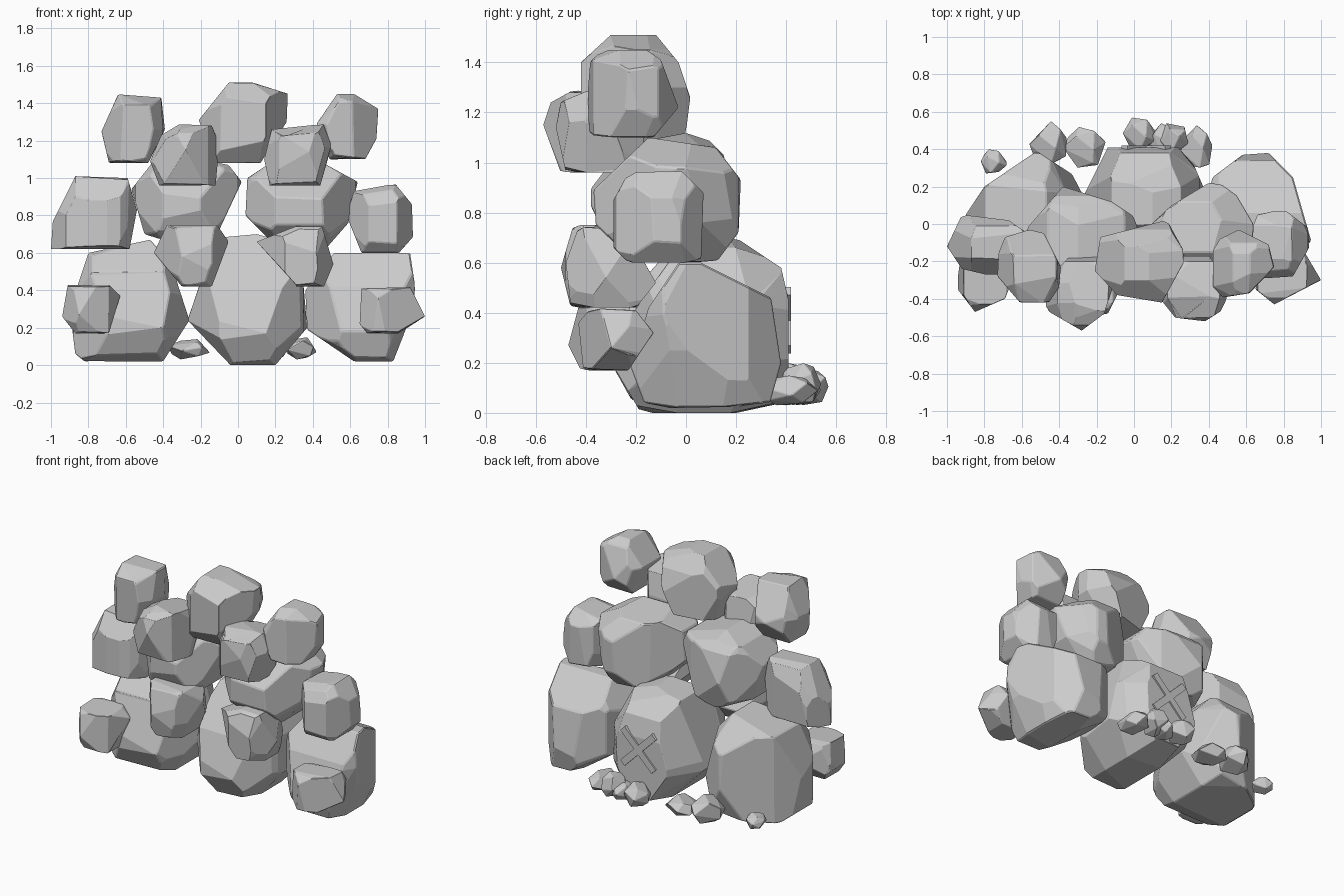
import bpy, bmesh, math, random
from mathutils import Vector

random.seed(7)


def hull_object(name, points, bevel, cuts=()):
    """Convex faceted stone from a point cloud, trimmed by planes, edges worn."""
    bm = bmesh.new()
    for p in points:
        bm.verts.new(p)
    rehull(bm)
    for co, no in cuts:
        bmesh.ops.bisect_plane(bm, geom=bm.verts[:] + bm.edges[:] + bm.faces[:],
                               plane_co=co, plane_no=no, clear_outer=True)
        bmesh.ops.delete(bm, geom=bm.faces[:], context='FACES_ONLY')
        bmesh.ops.delete(bm, geom=bm.edges[:], context='EDGES_FACES')
        rehull(bm)
    bmesh.ops.remove_doubles(bm, verts=bm.verts[:], dist=.012)
    bmesh.ops.dissolve_limit(bm, angle_limit=math.radians(10),
                             verts=bm.verts[:], edges=bm.edges[:])
    bmesh.ops.recalc_face_normals(bm, faces=bm.faces[:])
    me = bpy.data.meshes.new(name)
    bm.to_mesh(me)
    bm.free()
    ob = bpy.data.objects.new(name, me)
    bpy.context.collection.objects.link(ob)
    mod = ob.modifiers.new("worn_edges", 'BEVEL')
    mod.width = bevel
    mod.segments = 1


def rehull(bm):
    old = [v.co.copy() for v in bm.verts]
    bm.clear()
    vs = [bm.verts.new(c) for c in old]
    res = bmesh.ops.convex_hull(bm, input=vs)
    junk = {g for g in res["geom_interior"] + res["geom_unused"]
            if isinstance(g, bmesh.types.BMVert)}
    bmesh.ops.delete(bm, geom=list(junk), context='VERTS')


def outline_cuts(poly, i, j):
    """Outward planes along each edge of an outline drawn on axes i, j."""
    mid = Vector((sum(p[0] for p in poly), sum(p[1] for p in poly))) / len(poly)
    planes = []
    for a, b in zip(poly, poly[1:] + poly[:1]):
        n = Vector((b[1] - a[1], a[0] - b[0])).normalized()
        if n.dot(mid - Vector(a)) > 0:
            n = -n
        co, no = Vector(), Vector()
        co[i], co[j], no[i], no[j] = a[0], a[1], n[0], n[1]
        planes.append((co, no))
    return planes


def boulder(name, front, side, top):
    """Stone from its front (x, z), side (y, z) and top (x, y) outlines."""
    xs, zs = zip(*front)
    ys = [p[0] for p in side]
    cx, cz = (min(xs) + max(xs)) / 2, (min(zs) + max(zs)) / 2
    y0, d = min(ys), max(ys) - min(ys)
    pts = []
    for x, z in front:
        # full-size middle of the stone
        for t in (.28, .7):
            pts.append((x, y0 + d * (t + random.uniform(-.1, .1)), z))
        # smaller flat front and back
        for y in (y0, y0 + d):
            sx = .64 + random.uniform(-.1, .1)
            sz = (.86 if z < cz else .74) + random.uniform(-.08, .08)
            pts.append((cx + (x - cx) * sx, y, cz + (z - cz) * sz))
    hull_object(name, pts, .007, outline_cuts(side, 1, 2) + outline_cuts(top, 0, 1))


def pebble(name, lo, hi):
    """Small stone from spread directions, fitted to a box."""
    pts = []
    for i in range(13):
        a = i * 2.39996 + random.uniform(-.4, .4)
        h = 1 - (2 * i + 1) / 13
        r = math.sqrt(1 - h * h)
        pts.append(Vector((r * math.cos(a), r * math.sin(a), h)))
    mn = [min(p[k] for p in pts) for k in range(3)]
    mx = [max(p[k] for p in pts) for k in range(3)]
    hull_object(name, [[lo[k] + (p[k] - mn[k]) / (mx[k] - mn[k]) * (hi[k] - lo[k])
                        for k in range(3)] for p in pts], .003)


# bottom row: three large boulders
boulder("base_boulder_left",
        [(-.9, .3), (-.87, .06), (-.82, .02), (-.4, .02), (-.26, .24), (-.36, .55), (-.47, .67), (-.8, .6)],
        [(-.3, .2), (-.2, .02), (.3, .02), (.39, .25), (.38, .48), (.2, .67), (-.05, .67), (-.2, .5)],
        [(-.9, .05), (-.8, .2), (-.52, .39), (-.26, .22), (-.26, -.05), (-.4, -.3), (-.7, -.28), (-.88, -.1)])
boulder("base_boulder_middle",
        [(-.27, .24), (-.04, 0), (.2, 0), (.37, .2), (.35, .43), (.25, .66), (.1, .7), (-.12, .68)],
        [(-.28, .17), (-.18, 0), (.41, 0), (.41, .45), (.38, .58), (.2, .7), (0, .7), (-.2, .42)],
        [(-.27, .15), (-.14, .41), (.28, .41), (.37, .2), (.35, -.1), (.15, -.28), (-.1, -.26), (-.27, -.05)])
boulder("base_boulder_right",
        [(.36, .4), (.37, .19), (.62, .02), (.83, .02), (.92, .25), (.95, .4), (.92, .6), (.52, .61)],
        [(-.22, .18), (-.16, .02), (.33, .02), (.38, .2), (.34, .46), (.06, .6), (-.03, .6), (-.15, .42)],
        [(.42, .25), (.58, .37), (.72, .38), (.85, .25), (.95, -.1), (.85, -.22), (.55, -.22), (.36, 0)])

# second row
boulder("middle_boulder_left",
        [(-.57, .94), (-.5, .7), (-.3, .62), (-.12, .68), (.02, .98), (-.05, 1.07), (-.3, 1.12), (-.46, 1.08)],
        [(-.2, 1.13), (.05, 1.13), (.15, 1.03), (.2, .85), (.12, .64), (-.2, .6), (-.33, .72), (-.4, .87)],
        [(-.57, -.02), (-.38, .2), (-.12, .12), (.03, .02), (0, -.2), (-.2, -.38), (-.4, -.36), (-.55, -.2)])
boulder("middle_boulder_right",
        [(.04, .8), (.05, 1), (.2, 1.1), (.42, 1.1), (.64, .98), (.59, .76), (.45, .6), (.22, .62)],
        [(-.15, 1.1), (.12, 1.06), (.22, .93), (.21, .72), (.12, .6), (-.2, .6), (-.36, .75), (-.38, .88)],
        [(.04, -.05), (.2, .1), (.4, .22), (.47, .21), (.65, .08), (.63, -.12), (.45, -.37), (.2, -.36), (.04, -.2)])
boulder("side_rock_left",
        [(-1, .62), (-.99, .77), (-.87, 1.01), (-.59, 1), (-.54, .83), (-.58, .62)],
        [(-.27, .88), (-.18, 1.01), (-.02, 1.01), (.05, .85), (.03, .62), (-.27, .62)],
        [(-1, -.12), (-.92, .05), (-.67, .02), (-.54, -.07), (-.6, -.25), (-.75, -.28), (-.92, -.24)])
boulder("side_rock_right",
        [(.58, .8), (.62, .93), (.84, .97), (.93, .86), (.94, .69), (.86, .6), (.66, .6)],
        [(-.29, .85), (-.23, .96), (-.02, .97), (.07, .88), (.06, .6), (-.22, .59), (-.29, .66)],
        [(.66, .05), (.8, .08), (.93, -.02), (.94, -.12), (.85, -.28), (.7, -.29), (.58, -.15)])

# stones stuck on the front
boulder("front_rock_left",
        [(-.45, .6), (-.38, .75), (-.11, .75), (-.05, .66), (-.14, .42), (-.3, .42)],
        [(-.5, .58), (-.45, .75), (-.25, .75), (-.12, .52), (-.2, .42), (-.46, .42)],
        [(-.45, -.3), (-.3, -.5), (-.14, -.48), (-.05, -.3), (-.15, -.12), (-.35, -.12)])
boulder("front_rock_right",
        [(.1, .66), (.33, .75), (.45, .74), (.51, .54), (.46, .42), (.31, .42)],
        [(-.48, .6), (-.43, .74), (-.25, .75), (-.12, .52), (-.2, .42), (-.46, .42)],
        [(.1, -.32), (.25, -.46), (.42, -.48), (.51, -.32), (.42, -.12), (.22, -.14)])
boulder("low_rock_left",
        [(-.94, .26), (-.91, .43), (-.7, .44), (-.63, .37), (-.69, .17), (-.87, .17)],
        [(-.47, .27), (-.43, .42), (-.2, .43), (-.13, .3), (-.24, .17), (-.42, .17)],
        [(-.95, -.34), (-.85, -.47), (-.69, -.4), (-.63, -.25), (-.75, -.13), (-.93, -.2)])
boulder("low_rock_right",
        [(.65, .22), (.66, .41), (.92, .42), (1, .26), (.86, .17), (.69, .17)],
        [(-.43, .36), (-.41, .17), (-.23, .17), (-.13, .32), (-.2, .41), (-.38, .42)],
        [(1, -.3), (.75, -.43), (.65, -.35), (.67, -.18), (.75, -.12), (.9, -.13)])

# top row
boulder("top_rock_middle",
        [(-.21, 1.31), (-.05, 1.51), (.08, 1.51), (.27, 1.45), (.26, 1.3), (.12, 1.08), (-.12, 1.08)],
        [(-.42, 1.4), (-.3, 1.51), (-.12, 1.51), (-.03, 1.4), (.02, 1.25), (.02, 1.12), (-.3, 1.06), (-.42, 1.2)],
        [(-.21, -.25), (-.18, -.07), (.17, .02), (.25, -.05), (.27, -.2), (.15, -.42), (-.09, -.38)])
boulder("top_rock_left",
        [(-.73, 1.25), (-.64, 1.45), (-.41, 1.43), (-.39, 1.26), (-.48, 1.08), (-.69, 1.08)],
        [(-.43, 1.38), (-.36, 1.45), (-.17, 1.44), (-.03, 1.22), (-.13, 1.08), (-.4, 1.08)],
        [(-.72, -.08), (-.56, -.03), (-.48, -.05), (-.39, -.23), (-.41, -.42), (-.61, -.42), (-.73, -.28)])
boulder("top_rock_right",
        [(.42, 1.29), (.53, 1.45), (.62, 1.45), (.75, 1.37), (.74, 1.21), (.68, 1.1), (.49, 1.1)],
        [(-.4, 1.1), (-.4, 1.39), (-.33, 1.45), (-.17, 1.46), (-.1, 1.41), (-.03, 1.22), (-.13, 1.1)],
        [(.42, -.1), (.56, -.03), (.72, -.11), (.75, -.23), (.62, -.37), (.43, -.4), (.4, -.25)])
boulder("upper_front_rock_left",
        [(-.47, 1.09), (-.41, 1.23), (-.31, 1.29), (-.14, 1.28), (-.1, 1.18), (-.12, .96), (-.42, .96)],
        [(-.57, 1.15), (-.5, .96), (-.25, .96), (-.17, 1.06), (-.2, 1.25), (-.45, 1.29), (-.54, 1.24)],
        [(-.47, -.46), (-.28, -.57), (-.16, -.48), (-.1, -.3), (-.16, -.17), (-.34, -.17), (-.47, -.3)])
boulder("upper_front_rock_right",
        [(.14, 1.1), (.18, 1.26), (.46, 1.29), (.5, 1.17), (.44, .96), (.17, .96)],
        [(-.52, 1.14), (-.48, .96), (-.25, .96), (-.16, 1.06), (-.2, 1.25), (-.42, 1.29), (-.5, 1.24)],
        [(.14, -.4), (.22, -.5), (.38, -.52), (.49, -.45), (.5, -.3), (.4, -.17), (.2, -.17), (.14, -.28)])

# loose pebbles behind the pile
for i, (x0, x1, y0, y1, z1) in enumerate([
        (-.82, -.68, .27, .4, .13), (-.56, -.36, .32, .55, .2), (-.38, -.15, .3, .52, .14),
        (-.06, .12, .39, .57, .18), (.07, .22, .38, .54, .15), (.14, .29, .36, .54, .2),
        (.25, .42, .3, .53, .15)]):
    pebble(f"pebble_{i + 1}", (x0, y0, .03), (x1, y1, z1))

# crossed marker bars on the back of the middle boulder
for side, ang in (("a", 45), ("b", -45)):
    bpy.ops.mesh.primitive_cube_add(size=1, location=(.065, .405, .37),
                                    rotation=(0, math.radians(ang), 0))
    bar = bpy.context.object
    bar.name = f"marker_bar_{side}"
    bar.scale = (.33, .03, .045)
